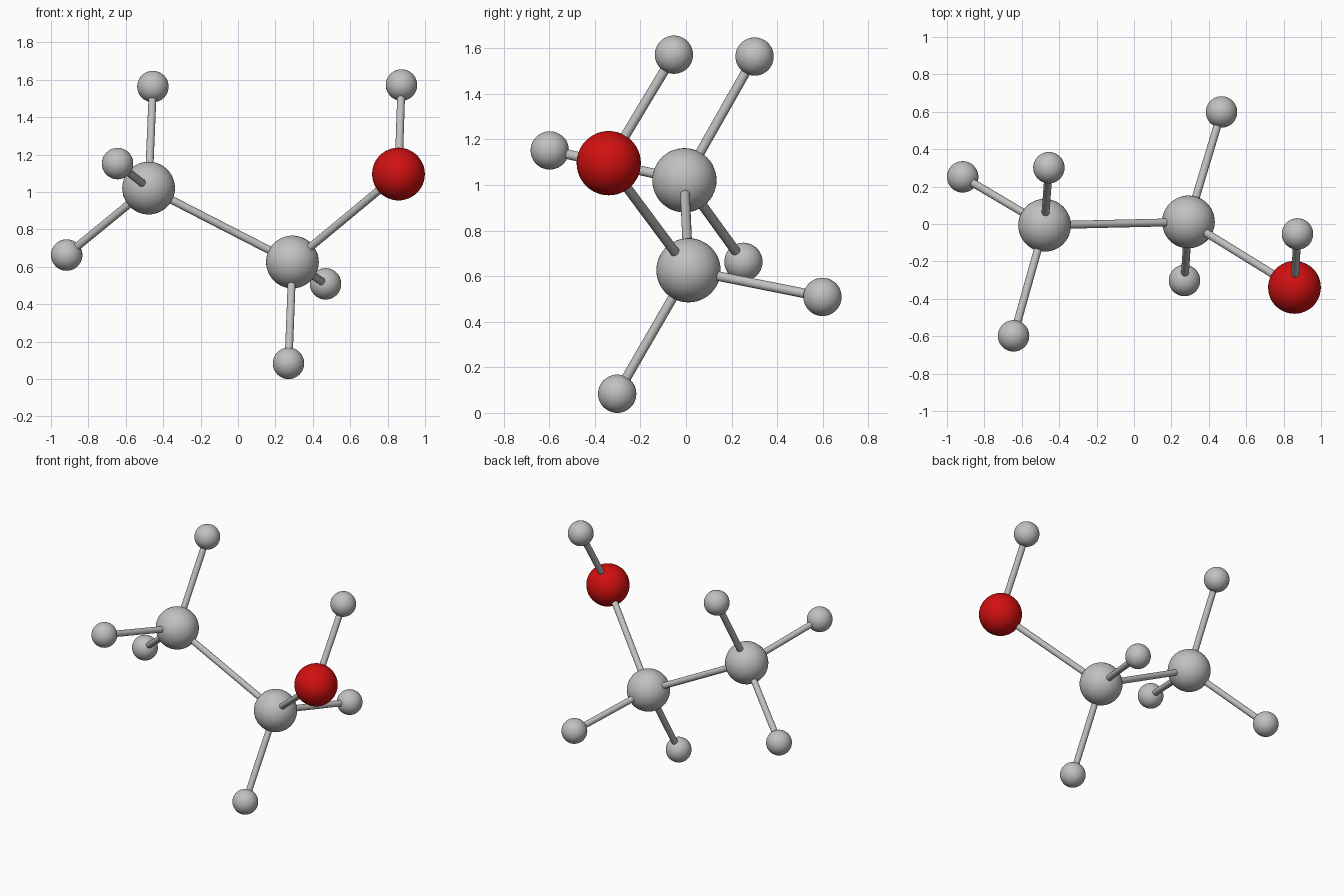
import bpy
from mathutils import Vector

cube = bpy.data.objects.get("Cube")
if cube:
    bpy.data.objects.remove(cube, do_unlink=True)


def make_material(name, color):
    mat = bpy.data.materials.new(name)
    mat.use_nodes = True
    mat.diffuse_color = color
    mat.node_tree.nodes["Principled BSDF"].inputs["Base Color"].default_value = color
    return mat


grey = make_material("light grey", (0.53, 0.53, 0.53, 1))
red = make_material("red", (0.64, 0.005, 0.005, 1))

BIG, SMALL, ROD = 0.141, 0.084, 0.021


def finish(name, mat):
    obj = bpy.context.object
    obj.name = name
    obj.data.materials.append(mat)
    bpy.ops.object.shade_smooth_by_angle()


def ball(name, center, radius, mat):
    bpy.ops.mesh.primitive_uv_sphere_add(segments=48, ring_count=24, radius=radius, location=center)
    finish(name, mat)


def rod(name, start, end):
    a, b = Vector(start), Vector(end)
    bpy.ops.mesh.primitive_cylinder_add(vertices=24, radius=ROD, depth=(b - a).length,
                                        location=(a + b) / 2)
    bpy.context.object.rotation_euler = (b - a).to_track_quat("Z", "Y").to_euler()
    finish(name, grey)


# Large balls forming the chain
right_hub = (-0.478, -0.007, 1.021)
left_hub = (0.291, 0.011, 0.626)
red_hub = (0.858, -0.339, 1.096)
ball("right_hub_ball", right_hub, BIG, grey)
ball("left_hub_ball", left_hub, BIG, grey)
ball("red_hub_ball", red_hub, BIG, red)
rod("hub_rod", right_hub, left_hub)
rod("red_hub_rod", left_hub, red_hub)

# Small end balls, each with a rod to its hub
ends = {
    "right_top": (right_hub, (-0.455, 0.301, 1.564)),
    "right_front": (right_hub, (-0.644, -0.598, 1.152)),
    "right_back": (right_hub, (-0.916, 0.252, 0.663)),
    "left_back": (left_hub, (0.468, 0.599, 0.509)),
    "left_bottom": (left_hub, (0.27, -0.302, 0.084)),
    "red_top": (red_hub, (0.874, -0.053, 1.572)),
}
for name, (hub, tip) in ends.items():
    ball(name + "_ball", tip, SMALL, grey)
    rod(name + "_rod", hub, tip)
